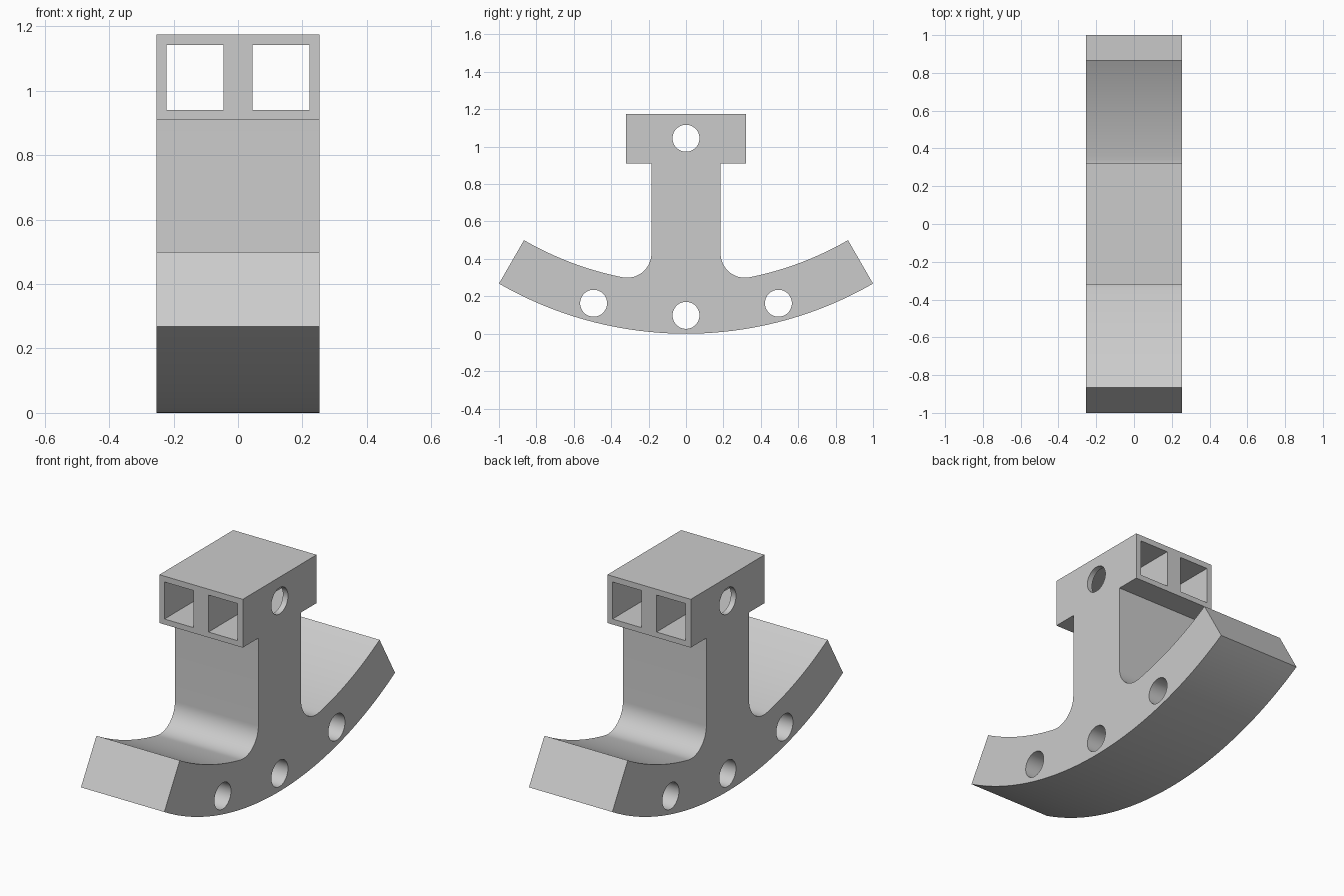
import bpy, bmesh, math
from mathutils import Matrix

if "Cube" in bpy.data.objects:
    bpy.data.objects.remove(bpy.data.objects["Cube"])

HALF_W = 0.253                      # half the thickness along x
R_OUT, R_IN, ZC = 2.0, 1.732, 2.0   # rocker arc radii and centre height
STEM, FIL = 0.185, 0.13             # stem half width, fillet radius
HEAD, HEAD_Z, TOP = 0.32, 0.91, 1.175
HOLE_R = 0.072

grey = bpy.data.materials.new("plain grey")
grey.diffuse_color = (0.6, 0.6, 0.6, 1)
grey.use_nodes = True
grey.node_tree.nodes["Principled BSDF"].inputs["Base Color"].default_value = grey.diffuse_color


def arc(cy, cz, r, a0, a1, n):
    """Points (y, z) on an arc, angles in radians."""
    return [(cy + r * math.cos(a0 + (a1 - a0) * i / n),
             cz + r * math.sin(a0 + (a1 - a0) * i / n)) for i in range(n + 1)]


def finish(bm, name):
    bmesh.ops.recalc_face_normals(bm, faces=bm.faces)
    me = bpy.data.meshes.new(name)
    bm.to_mesh(me)
    bm.free()
    me.materials.append(grey)
    ob = bpy.data.objects.new(name, me)
    bpy.context.collection.objects.link(ob)
    return ob


def cut(target, cutter):
    """Subtract the cutter and discard it."""
    mod = target.modifiers.new("cut", 'BOOLEAN')
    mod.operation, mod.solver, mod.object = 'DIFFERENCE', 'EXACT', cutter
    bpy.context.view_layer.objects.active = target
    bpy.ops.object.modifier_apply(modifier=mod.name)
    bpy.data.objects.remove(cutter)


# Right half of the side profile: rocker, end face, fillet, stem, head
down = -math.pi / 2
fy = STEM + FIL
fz = ZC - math.sqrt((R_IN - FIL) ** 2 - fy ** 2)
touch = math.atan2(fz - ZC, fy)     # direction where the fillet meets the arc
half = arc(0, ZC, R_OUT, down, math.radians(-60), 32)
half += arc(0, ZC, R_IN, math.radians(-60), touch, 24)
half += arc(fy, fz, FIL, touch, -math.pi, 16)[1:]
half += [(STEM, HEAD_Z), (HEAD, HEAD_Z), (HEAD, TOP)]
profile = half + [(-y, z) for y, z in reversed(half[1:])]

# Body: extrude the profile along x
bm = bmesh.new()
face = bm.faces.new([bm.verts.new((-HALF_W, y, z)) for y, z in profile])
ext = bmesh.ops.extrude_face_region(bm, geom=[face])
bmesh.ops.translate(bm, vec=(2 * HALF_W, 0, 0),
                    verts=[v for v in ext['geom'] if isinstance(v, bmesh.types.BMVert)])
body = finish(bm, "rocker_body")

# Two rectangular channels through the head
for s in (-1, 1):
    bm = bmesh.new()
    bmesh.ops.create_cube(bm, size=1, matrix=Matrix.Translation((s * 0.1335, 0, 1.0415))
                          @ Matrix.Diagonal((0.177, 1.0, 0.203, 1)))
    cut(body, finish(bm, "channel_cutter"))

# Round cross holes: one in the head, three along the rocker
for y, z in ((0, 1.045), (0, 0.098), (-0.494, 0.163), (0.494, 0.163)):
    bm = bmesh.new()
    bmesh.ops.create_cone(bm, cap_ends=True, segments=48, radius1=HOLE_R, radius2=HOLE_R,
                          depth=1, matrix=Matrix.Translation((0, y, z))
                          @ Matrix.Rotation(math.pi / 2, 4, 'Y'))
    cut(body, finish(bm, "hole_cutter"))

# Smooth curved walls, keep corners sharp
bpy.ops.object.select_all(action='DESELECT')
body.select_set(True)
bpy.context.view_layer.objects.active = body
bpy.ops.object.shade_smooth_by_angle(angle=math.radians(30))
